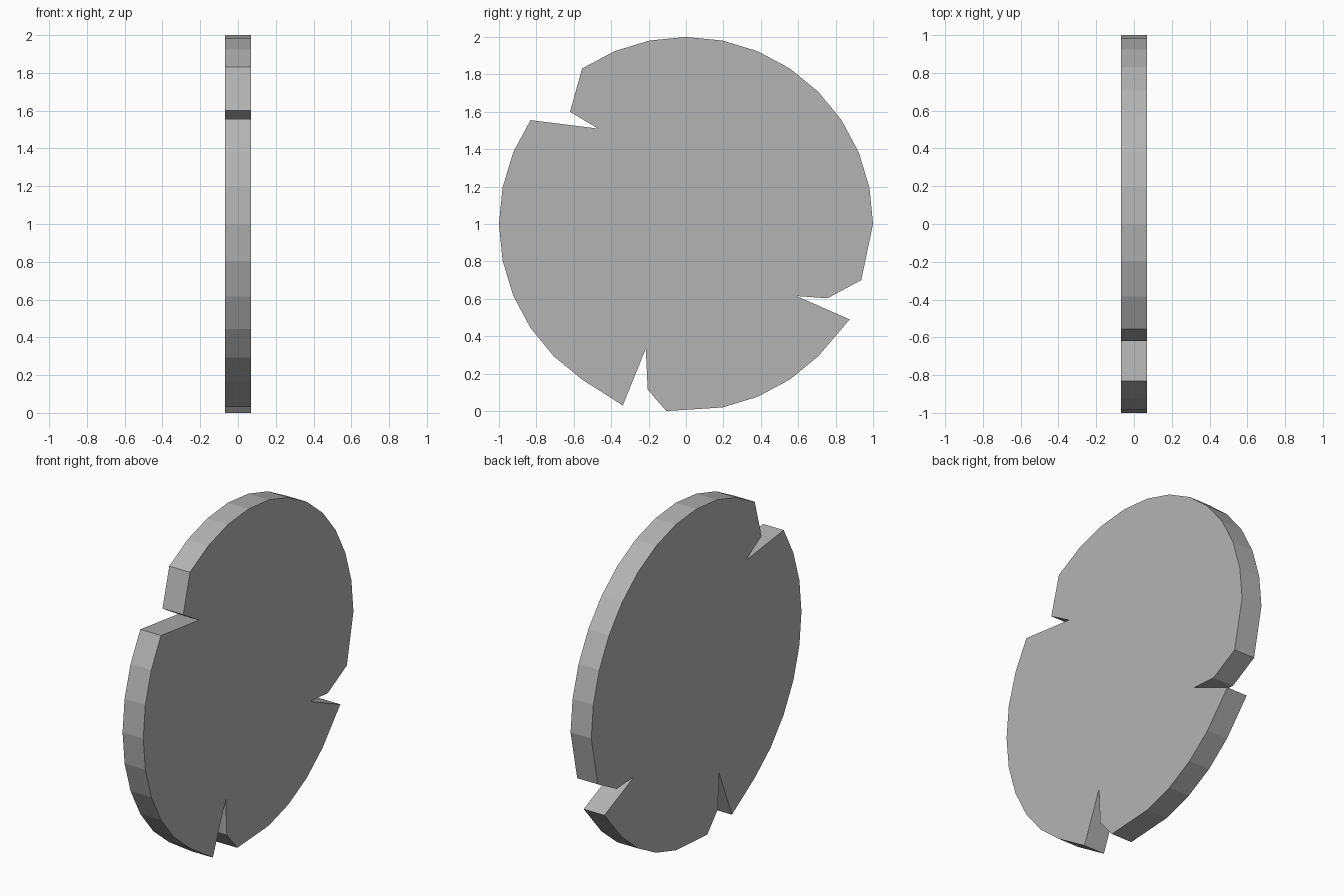
import bpy, bmesh
from math import cos, sin, radians

if "Cube" in bpy.data.objects:
    bpy.data.objects.remove(bpy.data.objects["Cube"])

HALF = 0.069        # half thickness along x
STEP = 360 / 32     # 32-sided rim


def rim(first, last):
    """Rim points (y, z) between two step numbers, counted from +y."""
    return [(cos(radians(i * STEP)), 1 + sin(radians(i * STEP)))
            for i in range(first, last + 1)]


# Outline: rim arcs interrupted by three broken notches
outline = (
    rim(0, 11)
    + [(-0.62, 1.60), (-0.47, 1.51)]                                    # upper notch
    + rim(13, 21)
    + [(-0.338, 0.03), (-0.215, 0.333), (-0.205, 0.115), (-0.105, 0.0)]  # lower notch
    + rim(25, 28)
    + [(0.875, 0.49), (0.59, 0.615), (0.757, 0.603), (0.937, 0.70)]     # side notch
)

# Extrude the outline into a flat disc
bm = bmesh.new()
face = bm.faces.new([bm.verts.new((-HALF, y, z)) for y, z in outline])
new = bmesh.ops.extrude_face_region(bm, geom=[face], use_keep_orig=True)["geom"]
bmesh.ops.translate(bm, vec=(2 * HALF, 0, 0),
                    verts=[v for v in new if isinstance(v, bmesh.types.BMVert)])
bmesh.ops.recalc_face_normals(bm, faces=bm.faces)

mesh = bpy.data.meshes.new("notched_disc")
bm.to_mesh(mesh)
bm.free()

# Darker grey
grey = bpy.data.materials.new("dark_grey")
grey.diffuse_color = (0.455, 0.455, 0.455, 1)
grey.use_nodes = True
grey.node_tree.nodes["Principled BSDF"].inputs["Base Color"].default_value = grey.diffuse_color
mesh.materials.append(grey)
bpy.context.collection.objects.link(bpy.data.objects.new("notched_disc", mesh))
